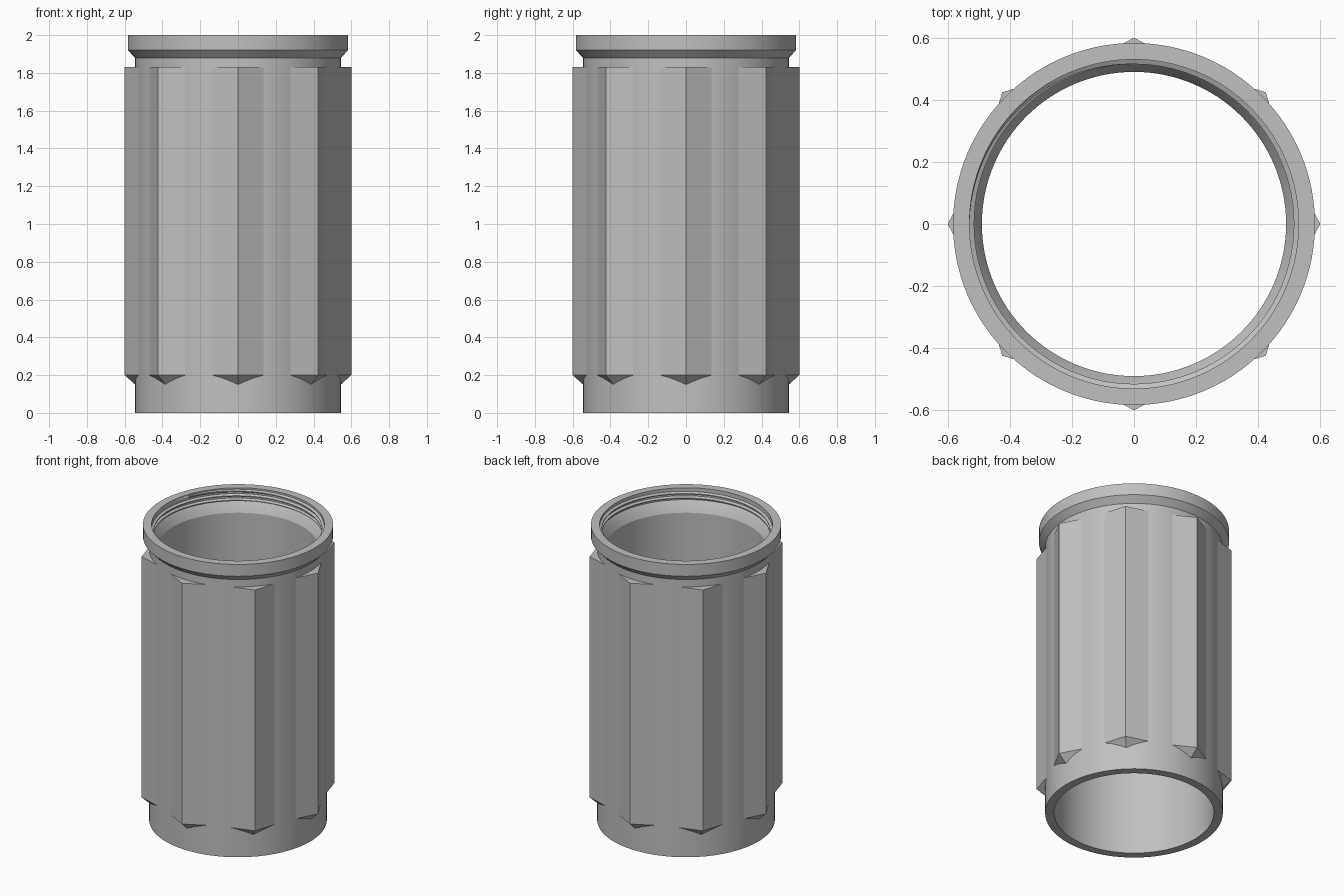
import bpy
import bmesh
from math import sin, cos, pi, radians

cube = bpy.data.objects.get("Cube")
if cube:
    bpy.data.objects.remove(cube)

grey = bpy.data.materials.new("light_grey")
grey.use_nodes = True
colour = (0.53, 0.53, 0.53, 1)
grey.diffuse_color = colour
grey.node_tree.nodes["Principled BSDF"].inputs["Base Color"].default_value = colour


def finish(name, bm):
    """Turn a bmesh into a smooth, sharp-edged grey object."""
    bmesh.ops.recalc_face_normals(bm, faces=bm.faces)
    mesh = bpy.data.meshes.new(name)
    bm.to_mesh(mesh)
    bm.free()
    mesh.materials.append(grey)
    obj = bpy.data.objects.new(name, mesh)
    bpy.context.collection.objects.link(obj)
    bpy.ops.object.select_all(action="DESELECT")
    obj.select_set(True)
    bpy.context.view_layer.objects.active = obj
    bpy.ops.object.shade_smooth_by_angle(angle=radians(25))
    return obj


def skin(bm, sections, closed):
    """Join equal rings of vertices with quads."""
    count = len(sections[0])
    last = len(sections) if closed else len(sections) - 1
    for i in range(last):
        a, b = sections[i], sections[(i + 1) % len(sections)]
        for j in range(count):
            k = (j + 1) % count
            bm.faces.new((a[j], a[k], b[k], b[j]))


# Hollow barrel with a flanged mouth and a conical seat under the thread
SEGMENTS = 128
OUTER, BORE, MOUTH, FLANGE = 0.545, 0.49, 0.53, 0.583
profile = [(BORE, 0), (OUTER, 0), (OUTER, 1.88), (FLANGE, 1.92), (FLANGE, 2),
           (MOUTH, 2), (MOUTH, 1.92), (0.515, 1.90), (BORE, 1.85)]
bm = bmesh.new()
rings = []
for i in range(SEGMENTS):
    a = 2 * pi * i / SEGMENTS
    rings.append([bm.verts.new((r * cos(a), r * sin(a), z)) for r, z in profile])
skin(bm, rings, True)
finish("barrel", bm)

# Eight pointed grip ridges with flat tops and undercut lower ends
BACK, HALF, TOP = 0.515, 0.16, 1.83
section = [(0.6, 0, 0.2), (BACK, HALF, 0.2), (BACK, 0, 0.123), (BACK, -HALF, 0.2)]
bm = bmesh.new()
for n in range(8):
    a = n * pi / 4
    c, s = cos(a), sin(a)
    low = [bm.verts.new((x * c - y * s, x * s + y * c, z)) for x, y, z in section]
    high = [bm.verts.new((x * c - y * s, x * s + y * c, TOP)) for x, y, z in section]
    skin(bm, [low, high], False)
    bm.faces.new(high)
    bm.faces.new((low[0], low[1], low[2]))
    bm.faces.new((low[0], low[2], low[3]))
finish("grip_ridges", bm)

# Internal screw thread, fading out at both ends
TURNS, START, PITCH = 2.5, 1.91, 0.03
steps = int(TURNS * 96)
bm = bmesh.new()
coils = []
for i in range(steps + 1):
    a = 2 * pi * TURNS * i / steps
    z = START + PITCH * TURNS * i / steps
    fade = min(1, i / 24, (steps - i) / 24)
    crest = MOUTH - 0.015 * fade
    coils.append([bm.verts.new((r * cos(a), r * sin(a), z + dz))
                  for r, dz in ((0.533, -0.012), (crest, -0.003),
                                (crest, 0.003), (0.533, 0.012))])
skin(bm, coils, False)
bm.faces.new(coils[0])
bm.faces.new(coils[-1])
finish("inner_thread", bm)
